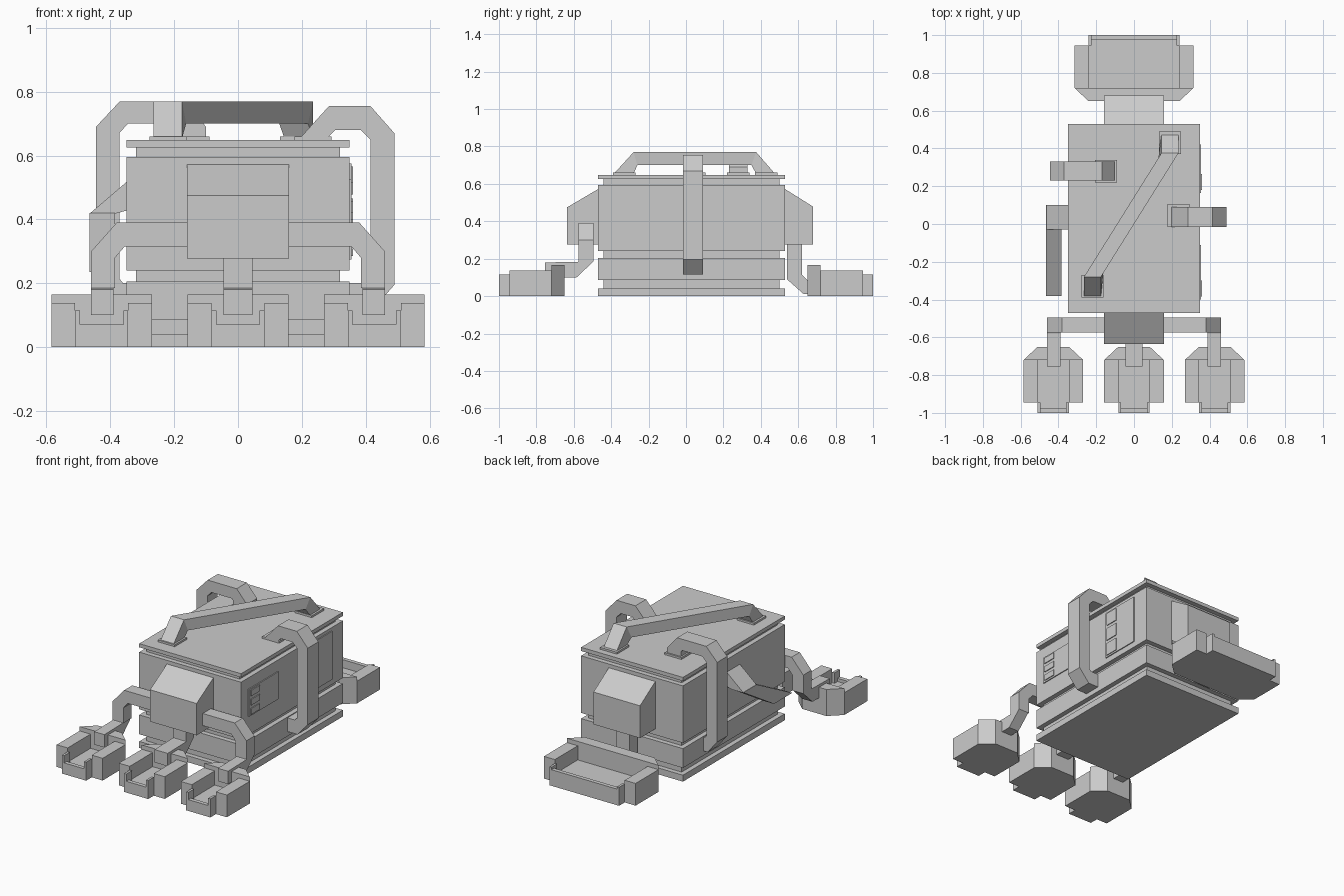
import bpy, bmesh

if "Cube" in bpy.data.objects:
    bpy.data.objects.remove(bpy.data.objects["Cube"])


def place(axis, p, a):
    """2D profile point plus depth along the extrusion axis -> 3D point."""
    return {'x': (a, p[0], p[1]), 'y': (p[0], a, p[1]), 'z': (p[0], p[1], a)}[axis]


def finish(bm, name):
    bmesh.ops.recalc_face_normals(bm, faces=bm.faces)
    me = bpy.data.meshes.new(name)
    bm.to_mesh(me)
    bm.free()
    ob = bpy.data.objects.new(name, me)
    bpy.context.collection.objects.link(ob)
    return ob


def prism(name, axis, pts, lo, hi):
    bm = bmesh.new()
    a = [bm.verts.new(place(axis, p, lo)) for p in pts]
    b = [bm.verts.new(place(axis, p, hi)) for p in pts]
    bm.faces.new(a)
    bm.faces.new(b)
    for i in range(len(pts)):
        j = (i + 1) % len(pts)
        bm.faces.new((a[i], a[j], b[j], b[i]))
    return finish(bm, name)


def box(name, x0, x1, y0, y1, z0, z1):
    return prism(name, 'z', [(x0, y0), (x1, y0), (x1, y1), (x0, y1)], z0, z1)


def pipe(name, axis, outer, inner, lo, hi):
    """Square pipe lofted between an outer and an inner bend line."""
    bm = bmesh.new()
    rings = [[bm.verts.new(place(axis, p, a)) for p, a in ((o, lo), (o, hi), (i, hi), (i, lo))]
             for o, i in zip(outer, inner)]
    for r, s in zip(rings, rings[1:]):
        for k in range(4):
            m = (k + 1) % 4
            bm.faces.new((r[k], r[m], s[m], s[k]))
    bm.faces.new(rings[0])
    bm.faces.new(rings[-1])
    return finish(bm, name)


def mirror_x(ob):
    ob.modifiers.new("mirror", 'MIRROR').use_axis = (True, False, False)


def tray(name, cx, hw, d, lip):
    """Open trough; d is the outward direction along y."""
    w = hw - 0.075

    def part(label, pts, z):
        prism(name + label, 'z', [(cx + x, d * y) for x, y in pts], 0, z)

    part("_floor", [(-w, .65), (w, .65), (hw, .72), (hw, .945), (w, .945), (w, .985),
                    (-w, .985), (-w, .945), (-hw, .945), (-hw, .72)], 0.05)
    part("_back_wall", [(-w, .65), (w, .65), (hw, .72), (-hw, .72)], 0.165)
    part("_lip", [(-w, .975), (w, .975), (w, 1), (-w, 1)], lip)
    for s in (-1, 1):
        part("_side_wall", [(s * w, .72), (s * hw, .72), (s * hw, .945), (s * w, .945)], 0.138)
        part("_corner_post", [(s * w, .945), (s * (w - .015), .945),
                              (s * (w - .015), 1), (s * w, 1)], 0.115)


# Main cabinet: wide layers separated by recessed grooves
for name, z0, z1, inset in (("base_plate", 0, .04, 0), ("base_groove", .04, .085, .03),
                            ("lower_band", .085, .205, 0), ("middle_groove", .205, .24, .03),
                            ("cabinet", .24, .595, 0), ("top_groove", .595, .625, .03),
                            ("lid", .625, .648, 0)):
    box(name, -.35 + inset, .35 - inset, -.47 + inset, .53 - inset, z0, z1)

# Slope-topped hoppers on front and back
prism("front_hopper", 'x', [(-.46, .578), (-.635, .475), (-.635, .277), (-.46, .277)], -.16, .16)
prism("back_hopper", 'x', [(.52, .578), (.68, .478), (.68, .277), (.52, .277)], -.16, .16)

# Front pipes feeding three trays
mirror_x(pipe("front_side_pipe", 'y', [(0, .39), (.38, .39), (.46, .30), (.46, .185)],
              [(0, .315), (.355, .315), (.385, .28), (.385, .185)], -.575, -.495))
box("front_centre_pipe", -.045, .045, -.575, -.495, .185, .28)
elbow_out = [(-.495, .185), (-.585, .1), (-.755, .1)]
elbow_in = [(-.575, .185), (-.58, .183), (-.755, .18)]
mirror_x(pipe("front_side_spout", 'x', elbow_out, elbow_in, .39, .46))
pipe("front_centre_spout", 'x', elbow_out, elbow_in, -.045, .045)
for cx in (-.427, 0, .427):
    tray("front_tray", cx, .158, -1, .07)

# Back pipe and wide trough
pipe("back_pipe", 'x', [(.54, .28), (.54, .09), (.63, .01), (.68, .01)],
     [(.62, .28), (.62, .115), (.65, .085), (.68, .085)], -.045, .045)
tray("back_tray", 0, .315, 1, .1)

# Diagonal roof pipe, slanted in x between its two feet
roof = pipe("roof_pipe", 'x', [(-.385, .655), (-.28, .77), (.375, .77), (.475, .655)],
            [(-.28, .655), (-.26, .70), (.35, .70), (.375, .655)], -.265, -.175)
for v in roof.data.vertices:
    v.co.x += .41 * min(1, max(0, (v.co.y + .28) / .655))

# Side pipes from roof down into the lower band
pipe("right_pipe", 'y',
     [(.19, .65), (.285, .755), (.415, .755), (.49, .67), (.49, .195), (.42, .115), (.34, .115)],
     [(.275, .65), (.305, .68), (.385, .68), (.415, .65), (.415, .215), (.4, .2), (.34, .2)],
     -.015, .09)
pipe("left_pipe", 'y',
     [(-.1, .65), (-.1, .69), (-.17, .77), (-.37, .77), (-.445, .69), (-.445, .195),
      (-.38, .115), (-.34, .115)],
     [(-.195, .65), (-.195, .69), (-.205, .70), (-.345, .70), (-.372, .67), (-.372, .215),
      (-.36, .2), (-.34, .2)], .23, .33)

# Flanges under the roof pipe feet
for x, y in ((-.22, -.33), (.19, .43), (-.148, .28), (.235, .045)):
    box("pipe_flange", x - .058, x + .058, y - .06, y + .06, .645, .66)

# Left side discharge chute
prism("left_chute_elbow", 'y', [(-.34, .525), (-.465, .418), (-.385, .418), (-.34, .43)], -.03, .1)
prism("left_chute", 'x', [(.1, .42), (-.03, .42), (-.38, .235), (-.2, .235)], -.465, -.385)

# Raised access panels on the right side
for name, y0, y1, z0, z1 in (("small_panel", -.4, -.11, .355, .525),
                             ("large_panel", .165, .42, .275, .575)):
    box(name, .34, .356, y0, y1, z0, z1)
    h = (z1 - z0) / 3
    for i in range(3):
        box(name + "_plate", .35, .361, y0 + .015, y0 + .1, z0 + i * h + .01, z0 + (i + 1) * h - .01)
